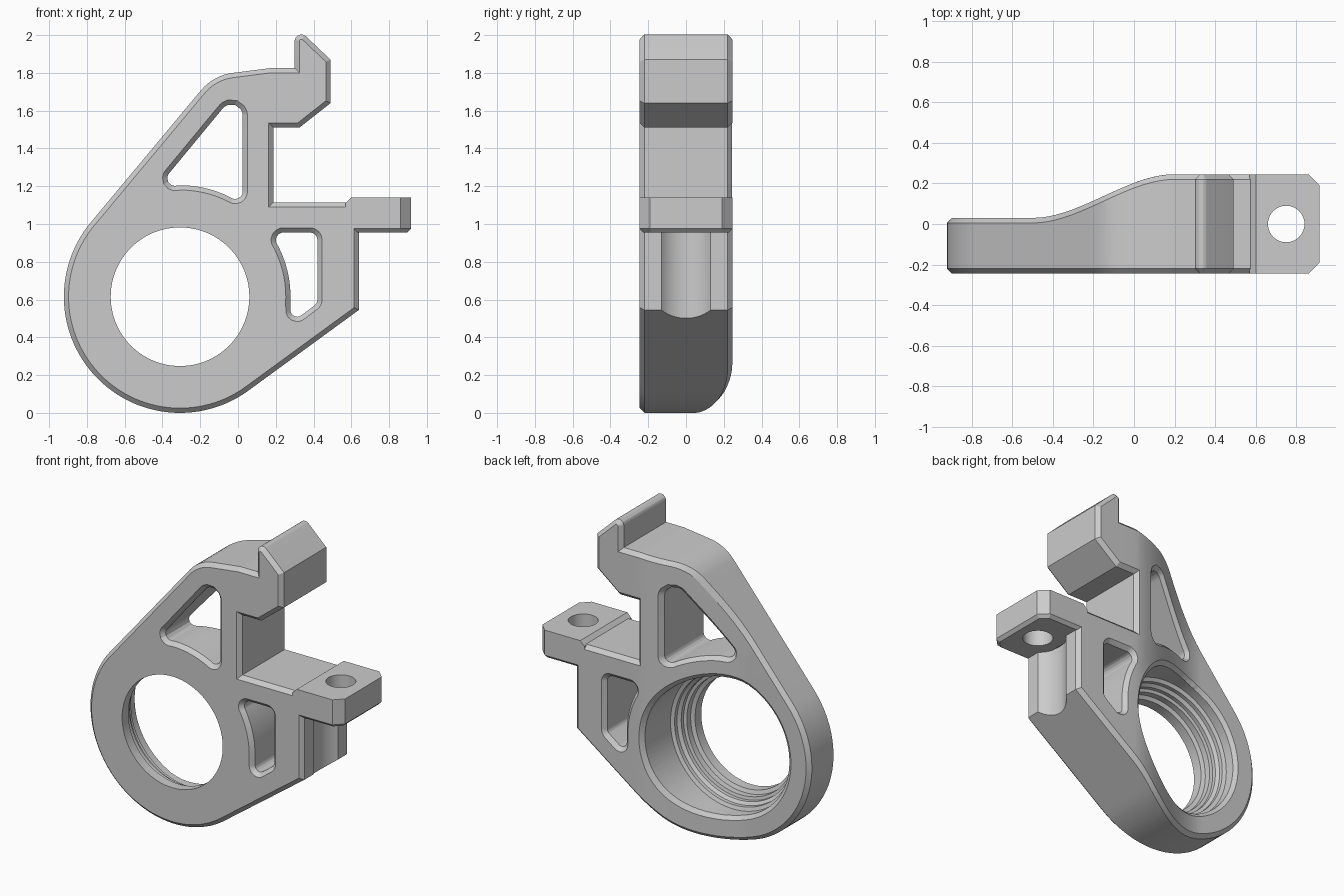
import bpy, bmesh, math
from mathutils import Vector

if "Cube" in bpy.data.objects:
    bpy.data.objects.remove(bpy.data.objects["Cube"])

grey = bpy.data.materials.new("plain grey")
grey.use_nodes = True
grey.diffuse_color = (0.6, 0.6, 0.6, 1)
grey.node_tree.nodes["Principled BSDF"].inputs["Base Color"].default_value = grey.diffuse_color

HALF = 0.245                    # half the plate thickness
CH = 0.025                      # edge chamfer
BORE = Vector((-0.307, 0.615))  # bore centre


def arc(center, radius, start, end, count):
    angles = [math.radians(start + (end - start) * i / (count - 1)) for i in range(count)]
    return [(center[0] + radius * math.cos(a), center[1] + radius * math.sin(a), 0) for a in angles]


def circle(center, radius, count=96):
    return [Vector(p[:2]) for p in arc(center, radius, 0, 360, count + 1)[:-1]]


def rounded(corners, steps=8):
    """Counter-clockwise outline; each corner is (u, v, fillet radius)."""
    out = []
    for i, (u, v, r) in enumerate(corners):
        p = Vector((u, v))
        if r == 0:
            out.append(p)
            continue
        a = (Vector(corners[i - 1][:2]) - p).normalized()
        b = (Vector(corners[(i + 1) % len(corners)][:2]) - p).normalized()
        half = a.angle(b) / 2
        c = p + (a + b).normalized() * r / math.sin(half)
        t = r / math.tan(half)
        for k in range(steps + 1):
            out.append(c + (p + a * t - c).lerp(p + b * t - c, k / steps).normalized() * r)
    return out


def grow(outline, d):
    out = []
    for i, p in enumerate(outline):
        e1 = (p - outline[i - 1]).normalized()
        e2 = (outline[(i + 1) % len(outline)] - p).normalized()
        n1, n2 = Vector((e1.y, -e1.x)), Vector((e2.y, -e2.x))
        out.append(p + (n1 + n2) * d / (1 + n1.dot(n2)))
    return out


def prism(name, outline, rings, axis="y"):
    """Stack of offset outlines; rings are (offset, position along the axis)."""
    bm = bmesh.new()
    loops = []
    for d, w in rings:
        pts = grow(outline, d)
        loops.append([bm.verts.new((p.x, w, p.y) if axis == "y" else (p.x, p.y, w)) for p in pts])
    n = len(outline)
    for lo, hi in zip(loops, loops[1:]):
        for i in range(n):
            bm.faces.new((lo[i], lo[(i + 1) % n], hi[(i + 1) % n], hi[i]))
    bm.faces.new(loops[0][::-1])
    bm.faces.new(loops[-1])
    if axis == "y":
        bmesh.ops.reverse_faces(bm, faces=bm.faces[:])
    bm.normal_update()
    mesh = bpy.data.meshes.new(name)
    bm.to_mesh(mesh)
    bm.free()
    mesh.materials.append(grey)
    ob = bpy.data.objects.new(name, mesh)
    bpy.context.collection.objects.link(ob)
    return ob


def combine(target, tool, operation="DIFFERENCE"):
    bpy.context.view_layer.objects.active = target
    mod = target.modifiers.new("combine", "BOOLEAN")
    mod.operation, mod.object = operation, tool
    # Take the first solver that keeps the part intact
    for solver in ("EXACT", "MANIFOLD", "FLOAT"):
        mod.solver = solver
        result = target.evaluated_get(bpy.context.evaluated_depsgraph_get()).data
        if len(result.vertices) > len(target.data.vertices) / 2:
            break
    bpy.ops.object.modifier_apply(modifier=mod.name)
    bpy.data.objects.remove(tool)


# Chamfered plate with hook, notch and round lower end
plate = rounded(
    arc(BORE, 0.615, 140, 306.6, 56)
    + [(0.64, 0.545, 0), (0.64, 1.115, 0), (0.187, 1.115, 0), (0.187, 1.51, 0),
       (0.325, 1.51, 0), (0.49, 1.64, 0), (0.49, 1.87, 0), (0.30, 2.05, 0.035),
       (0.30, 1.825, 0), (0.17, 1.825, 0), (-0.13, 1.787, 0.26)])
body = prism("bracket_body", plate, [(-CH, -HALF), (0, CH - HALF), (0, HALF - CH), (-CH, HALF)])

# Two windows with flared rims
upper = rounded([(0.025, 1.105, 0.04), (0.025, 1.74, 0.06), (-0.425, 1.195, 0.04)]
                + arc(BORE, 0.59, 89, 64, 12))
lower = rounded([(0.28, 0.475, 0.035), (0.42, 0.58, 0.04), (0.42, 0.955, 0.04), (0.17, 0.955, 0.04)]
                + arc(BORE, 0.585, 27, -3, 12))
flare = [(2 * CH, -HALF - CH), (0, CH - HALF), (0, HALF - CH), (2 * CH, HALF + CH)]
for window in (upper, lower):
    combine(body, prism("window_cutter", window, flare))

# Flared rim of the bore on the back
combine(body, prism("rim_cutter", circle(BORE, 0.43), [(0, HALF - 0.05), (0.1, HALF + 0.05)]))

# Vertical screw channel under the tab
PIN = (0.75, 0)
combine(body, prism("channel_cutter", circle(PIN, 0.17, 64), [(0, 0.2), (0, 0.96)], "z"))

# Screw tab with clipped corners and a small ramp
tab_plan = [Vector(p) for p in ((0.57, -HALF), (0.86, -HALF), (0.915, -0.19),
                                (0.915, 0.19), (0.86, HALF), (0.57, HALF))]
tab = prism("screw_tab", tab_plan, [(-0.02, 0.955), (0, 0.975), (0, 1.11), (0, 1.14)], "z")
for v in tab.data.vertices:
    if v.co.z > 1.13 and v.co.x < 0.58:
        v.co.x = 0.60
combine(tab, prism("hole_cutter", circle(PIN, 0.09, 48), [(0, 0.8), (0, 1.3)], "z"))
combine(body, tab, "UNION")


# Sweep the back face down in an S-curve towards the round end
def drop(x):
    t = min(max((x + 0.5) / 0.7, 0), 1)
    return (1 - t * t * (3 - 2 * t)) * -0.215


bm = bmesh.new()
bm.from_mesh(body.data)
bmesh.ops.triangulate(bm, faces=bm.faces[:])
for i in range(19):
    bmesh.ops.bisect_plane(bm, geom=bm.verts[:] + bm.edges[:] + bm.faces[:], dist=1e-5,
                           plane_co=(-0.5 + 0.7 * i / 18, 0, 0), plane_no=(1, 0, 0))
low = CH - HALF
for v in bm.verts:
    v.co.y += drop(v.co.x) * min(max((v.co.y - low) / (-2 * low), 0), 1)
bmesh.ops.triangulate(bm, faces=bm.faces[:])
bm.normal_update()
bm.to_mesh(body.data)
bm.free()
body.data.update()

# Stepped bore, widening towards the back
steps = [(0, -0.4), (0, -0.18), (0.025, -0.17), (0.025, -0.13), (0.045, -0.125), (0.045, -0.1),
         (0.065, -0.085), (0.065, -0.06), (0.088, -0.05), (0.088, 0.4)]
combine(body, prism("bore_cutter", circle(BORE, 0.367), steps))

# Smooth curved walls, keep chamfers crisp
bpy.ops.object.select_all(action="DESELECT")
body.select_set(True)
bpy.context.view_layer.objects.active = body
bpy.ops.object.shade_smooth_by_angle(angle=math.radians(20))
